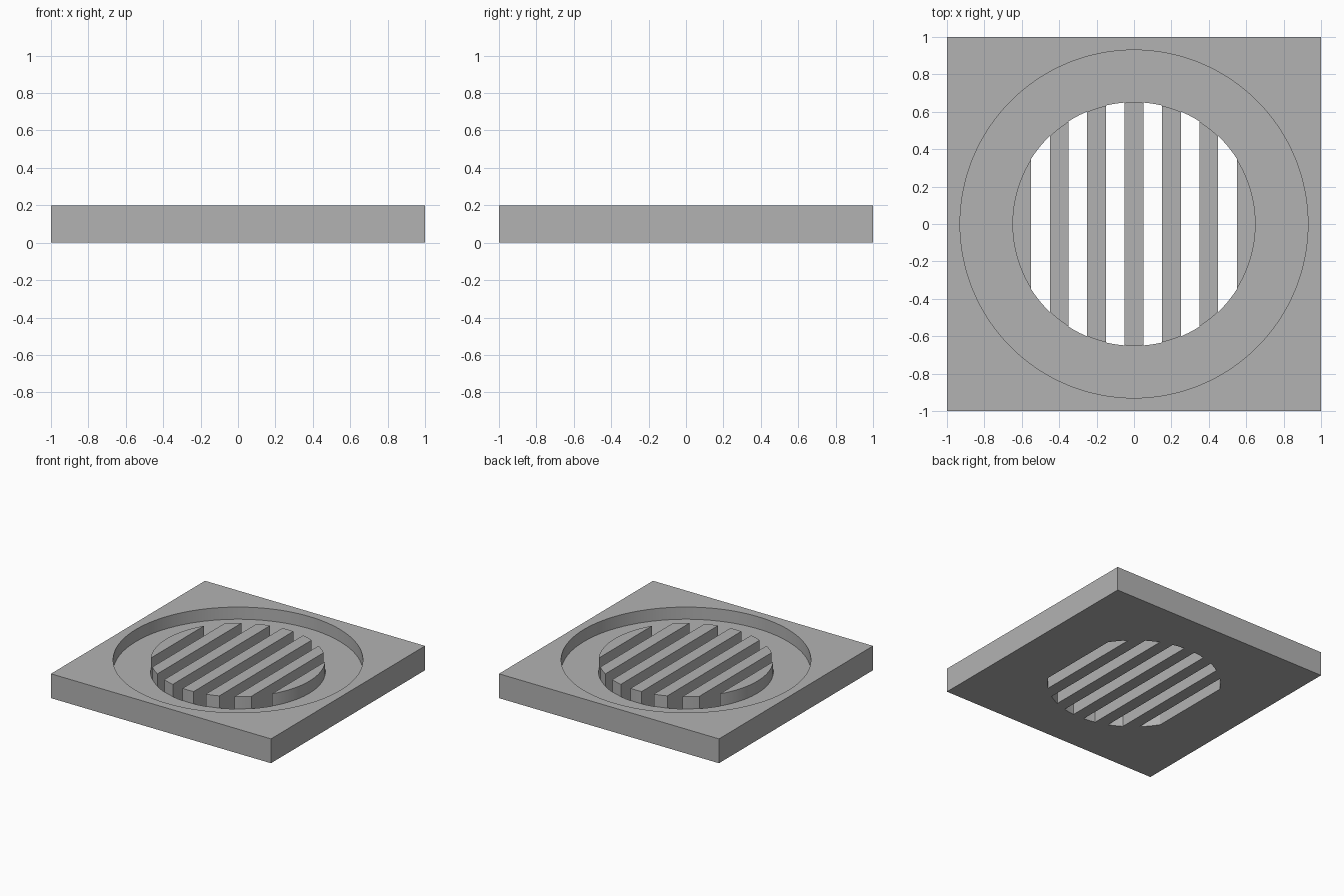
import bpy, bmesh
from math import sin, cos, pi, asin, radians

if "Cube" in bpy.data.objects:
    bpy.data.objects.remove(bpy.data.objects["Cube"], do_unlink=True)

HEIGHT = 0.2
FLOOR = 0.1
RECESS_RADIUS = 0.93
GRATE_RADIUS = 0.65
SLOT_WIDTH = 0.1

grey = bpy.data.materials.new("plain grey")
grey.use_nodes = True
grey.diffuse_color = (0.45, 0.45, 0.45, 1)
grey.node_tree.nodes["Principled BSDF"].inputs["Base Color"].default_value = grey.diffuse_color


def prism(name, outline, z0, z1):
    """Extrude a flat outline between two heights."""
    bm = bmesh.new()
    base = bm.faces.new([bm.verts.new((x, y, z0)) for x, y in outline])
    top = bmesh.ops.extrude_face_region(bm, geom=[base])["geom"]
    verts = [v for v in top if isinstance(v, bmesh.types.BMVert)]
    bmesh.ops.translate(bm, verts=verts, vec=(0, 0, z1 - z0))
    bmesh.ops.recalc_face_normals(bm, faces=bm.faces)
    mesh = bpy.data.meshes.new(name)
    bm.to_mesh(mesh)
    bm.free()
    mesh.materials.append(grey)
    obj = bpy.data.objects.new(name, mesh)
    bpy.context.collection.objects.link(obj)
    return obj


def circle(radius, count=128):
    return [(radius * cos(2 * pi * i / count), radius * sin(2 * pi * i / count))
            for i in range(count)]


def slot_outline(x, radius, steps=8):
    """Straight-sided strip with ends that follow the grate circle."""
    a0, a1 = (asin((x + side * SLOT_WIDTH / 2) / radius) for side in (-1, 1))
    arc = [a0 + (a1 - a0) * i / steps for i in range(steps + 1)]
    front = [(radius * sin(a), -radius * cos(a)) for a in arc]
    return front + [(px, -py) for px, py in reversed(front)]


def combine(target, tool, operation):
    """Apply a boolean and discard the tool object."""
    tool.hide_render = True
    mod = target.modifiers.new(operation, "BOOLEAN")
    mod.object = tool
    mod.operation = operation
    mod.solver = "EXACT"
    bpy.context.view_layer.objects.active = target
    bpy.ops.object.modifier_apply(modifier=mod.name)
    bpy.data.objects.remove(tool, do_unlink=True)


# Square plate with a round recess
plate = prism("drain_cover", [(-1, -1), (1, -1), (1, 1), (-1, 1)], 0, HEIGHT)
combine(plate, prism("recess_cutter", circle(RECESS_RADIUS), FLOOR, HEIGHT + 0.1), "DIFFERENCE")

# Raised round grate in the middle
combine(plate, prism("grate_disc", circle(GRATE_RADIUS), FLOOR / 2, HEIGHT), "UNION")

# Six slots cut right through, leaving the bars
for i in range(6):
    x = (i - 2.5) * 2 * SLOT_WIDTH
    cutter = prism("slot_cutter", slot_outline(x, GRATE_RADIUS + 0.001), -0.1, HEIGHT + 0.1)
    combine(plate, cutter, "DIFFERENCE")

# Smooth the round walls, keep the corners sharp
bpy.ops.object.select_all(action="DESELECT")
plate.select_set(True)
bpy.context.view_layer.objects.active = plate
bpy.ops.object.shade_smooth_by_angle(angle=radians(30))
